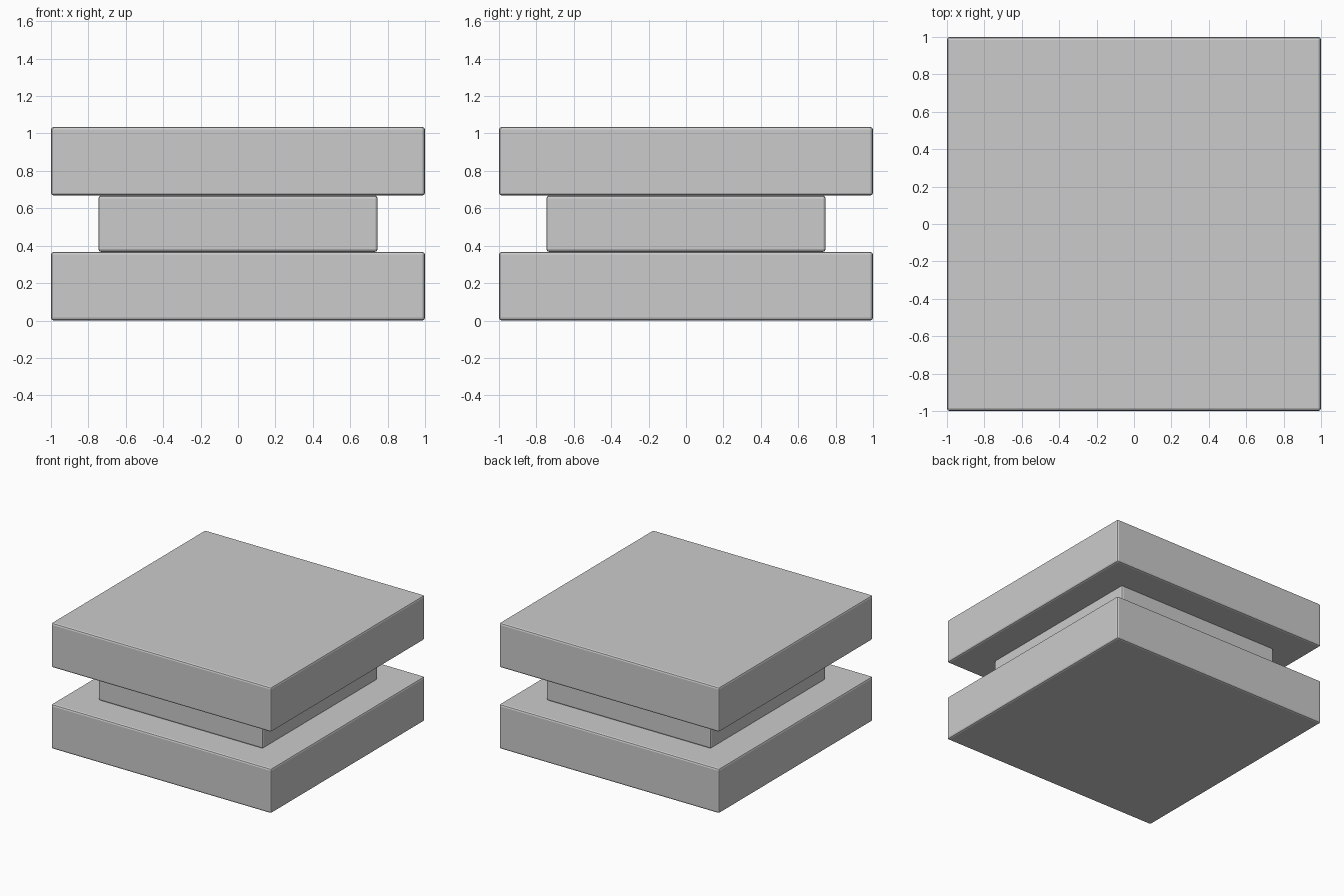
import bpy

if "Cube" in bpy.data.objects:
    bpy.data.objects.remove(bpy.data.objects["Cube"])


def slab(name, width, z0, z1, bevel=0.015):
    """Square block with slightly softened edges."""
    bpy.ops.mesh.primitive_cube_add(size=1, location=(0, 0, (z0 + z1) / 2))
    ob = bpy.context.object
    ob.name = name
    ob.scale = (width, width, z1 - z0)
    bpy.ops.object.transform_apply(location=False, rotation=False, scale=True)
    mod = ob.modifiers.new("soft_edges", 'BEVEL')
    mod.width = bevel
    mod.segments = 2
    return ob


# Two wide slabs with a narrower block between them
slab("bottom_slab", 2.0, 0.0, 0.367)
slab("middle_block", 1.493, 0.367, 0.668)
slab("top_slab", 2.0, 0.668, 1.035)
